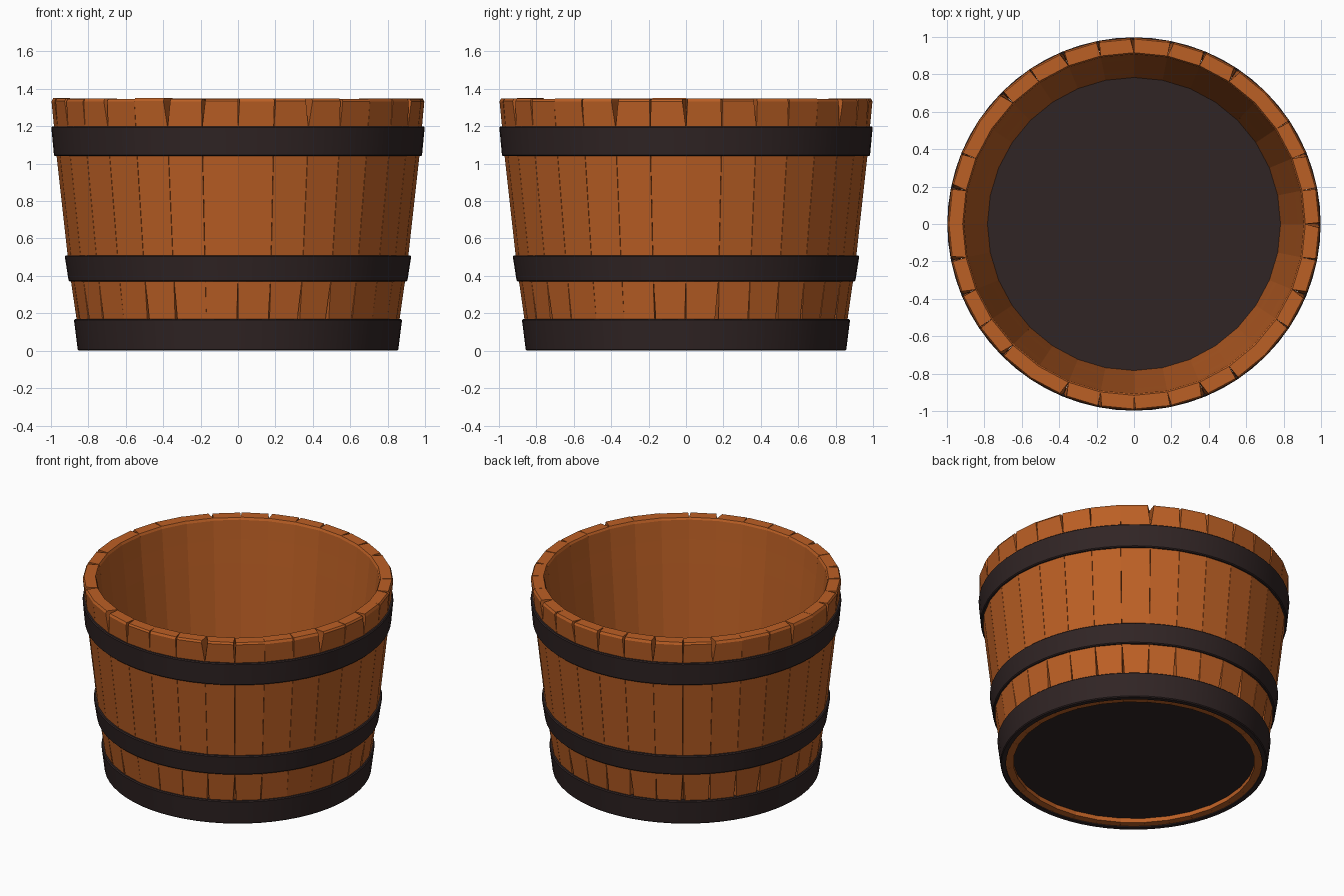
import bpy, bmesh, math, random
from mathutils import Vector

random.seed(7)
if "Cube" in bpy.data.objects:
    bpy.data.objects.remove(bpy.data.objects["Cube"], do_unlink=True)

STAVES = 32
STEP = 2 * math.pi / STAVES


def material(name, rgb, roughness):
    m = bpy.data.materials.new(name)
    m.use_nodes = True
    m.diffuse_color = (*rgb, 1)
    shader = m.node_tree.nodes["Principled BSDF"]
    shader.inputs["Base Color"].default_value = (*rgb, 1)
    shader.inputs["Roughness"].default_value = roughness
    return m


wood = material("warm_wood", (0.50, 0.115, 0.018), 0.8)
iron = material("dark_iron", (0.030, 0.018, 0.018), 0.7)


def finish(bm, name, mat):
    bmesh.ops.recalc_face_normals(bm, faces=bm.faces)
    mesh = bpy.data.meshes.new(name)
    bm.to_mesh(mesh)
    bm.free()
    mesh.materials.append(mat)
    obj = bpy.data.objects.new(name, mesh)
    bpy.context.collection.objects.link(obj)
    return obj


def smooth(obj):
    bpy.ops.object.select_all(action='DESELECT')
    obj.select_set(True)
    bpy.context.view_layer.objects.active = obj
    bpy.ops.object.shade_smooth_by_angle(angle=math.radians(30))


def lathe(name, profile, mat, segments=64):
    """Revolve a closed (radius, height) profile around z."""
    bm = bmesh.new()
    rings = []
    for i in range(segments):
        a = 2 * math.pi * i / segments
        rings.append([bm.verts.new((r * math.cos(a), r * math.sin(a), z)) for r, z in profile])
    n = len(profile)
    for i in range(segments):
        p, q = rings[i], rings[(i + 1) % segments]
        for k in range(n):
            bm.faces.new((p[k], q[k], q[(k + 1) % n], p[(k + 1) % n]))
    obj = finish(bm, name, mat)
    smooth(obj)
    return obj


# Staves: height, inner radius, outer radius from the foot to the rim
SECTION = [(0.008, 0.775, 0.842), (0.17, 0.79, 0.864), (0.37, 0.81, 0.893),
           (0.51, 0.825, 0.911), (1.04, 0.878, 0.970), (1.2, 0.895, 0.984),
           (1.335, 0.908, 0.997), (1.35, 0.916, 0.989)]


def polar(r, a, z):
    return Vector((r * math.cos(a), r * math.sin(a), z))


def add_stave(bm, index):
    a0, a1 = index * STEP, (index + 1) * STEP
    # Worn outer corners leave narrow wedge cracks at the ends of the joints
    wear = {side: (random.choice((0, 0.04, 0.1)), random.choice((0, 0.04, 0.08)))
            for side in (0, 1)}
    rows = []
    for z, inner, outer in SECTION:
        def chip(side):
            top, low = wear[side]
            if z > 1.3:
                return top
            return low if 0.1 < z < 0.3 else 0.006
        lift = random.uniform(-0.004, 0) if z > 1.3 else 0
        corners = [polar(inner, a0, z + lift), polar(inner, a1, z + lift),
                   polar(outer, a1, z + lift), polar(outer, a0, z + lift)]
        left, right = corners[3].copy(), corners[2].copy()
        corners[3] = left.lerp(right, chip(0))
        corners[2] = right.lerp(left, chip(1))
        rows.append([bm.verts.new(c) for c in corners])
    for low, high in zip(rows, rows[1:]):
        for k in range(4):
            bm.faces.new((low[k], low[(k + 1) % 4], high[(k + 1) % 4], high[k]))
    bm.faces.new(rows[0][::-1])
    bm.faces.new(rows[-1])


bm = bmesh.new()
for i in range(STAVES):
    add_stave(bm, i)
finish(bm, "wooden_staves", wood)


# Iron hoops: flat bands with softened edges that follow the flare
def hoop(name, z0, r0, z1, r1, depth=0.035, soft=0.006):
    lathe(name, [(r0 - depth, z0), (r0 - soft, z0), (r0, z0 + soft),
                 (r1, z1 - soft), (r1 - soft, z1), (r1 - depth, z1)], iron)


hoop("bottom_hoop", 0.0, 0.857, 0.17, 0.877)
hoop("middle_hoop", 0.37, 0.906, 0.51, 0.926)
hoop("top_hoop", 1.04, 0.984, 1.2, 0.998)

# Floor disc
bm = bmesh.new()
bmesh.ops.create_cone(bm, cap_ends=True, segments=64, radius1=0.782, radius2=0.786, depth=0.06)
bmesh.ops.translate(bm, verts=bm.verts, vec=(0, 0, 0.07))
smooth(finish(bm, "floor_disc", iron))
